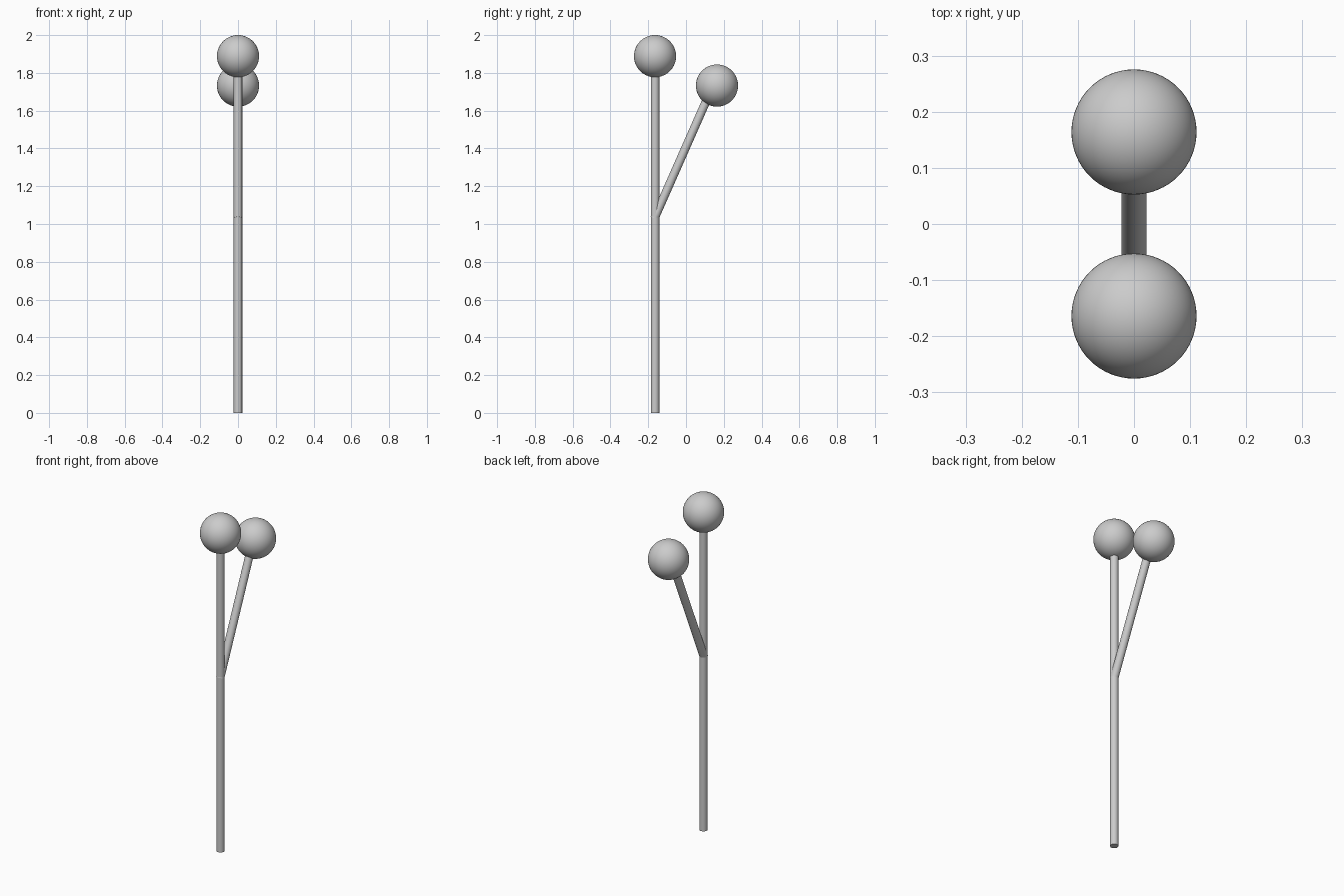
import bpy
from mathutils import Vector

if "Cube" in bpy.data.objects:
    bpy.data.objects.remove(bpy.data.objects["Cube"])

R_ROD, R_BALL = 0.0225, 0.1115


def rod(name, a, b):
    # round capped rod between two points
    a, b = Vector(a), Vector(b)
    d = b - a
    bpy.ops.mesh.primitive_cylinder_add(vertices=48, radius=R_ROD, depth=d.length,
                                        location=(a + b) / 2,
                                        rotation=d.to_track_quat('Z', 'Y').to_euler())
    bpy.context.object.name = name
    bpy.ops.object.shade_smooth_by_angle()


def ball(name, loc):
    bpy.ops.mesh.primitive_uv_sphere_add(segments=64, ring_count=32, radius=R_BALL, location=loc)
    bpy.context.object.name = name
    bpy.ops.object.shade_smooth()


# upright stem with its ball
rod("main_stem", (0, -0.164, 0), (0, -0.164, 1.86))
ball("top_ball", (0, -0.164, 1.8885))

# slanted branch with its ball
rod("side_branch", (0, -0.167, 1.03), (0, 0.133, 1.71))
ball("side_ball", (0, 0.164, 1.733))
